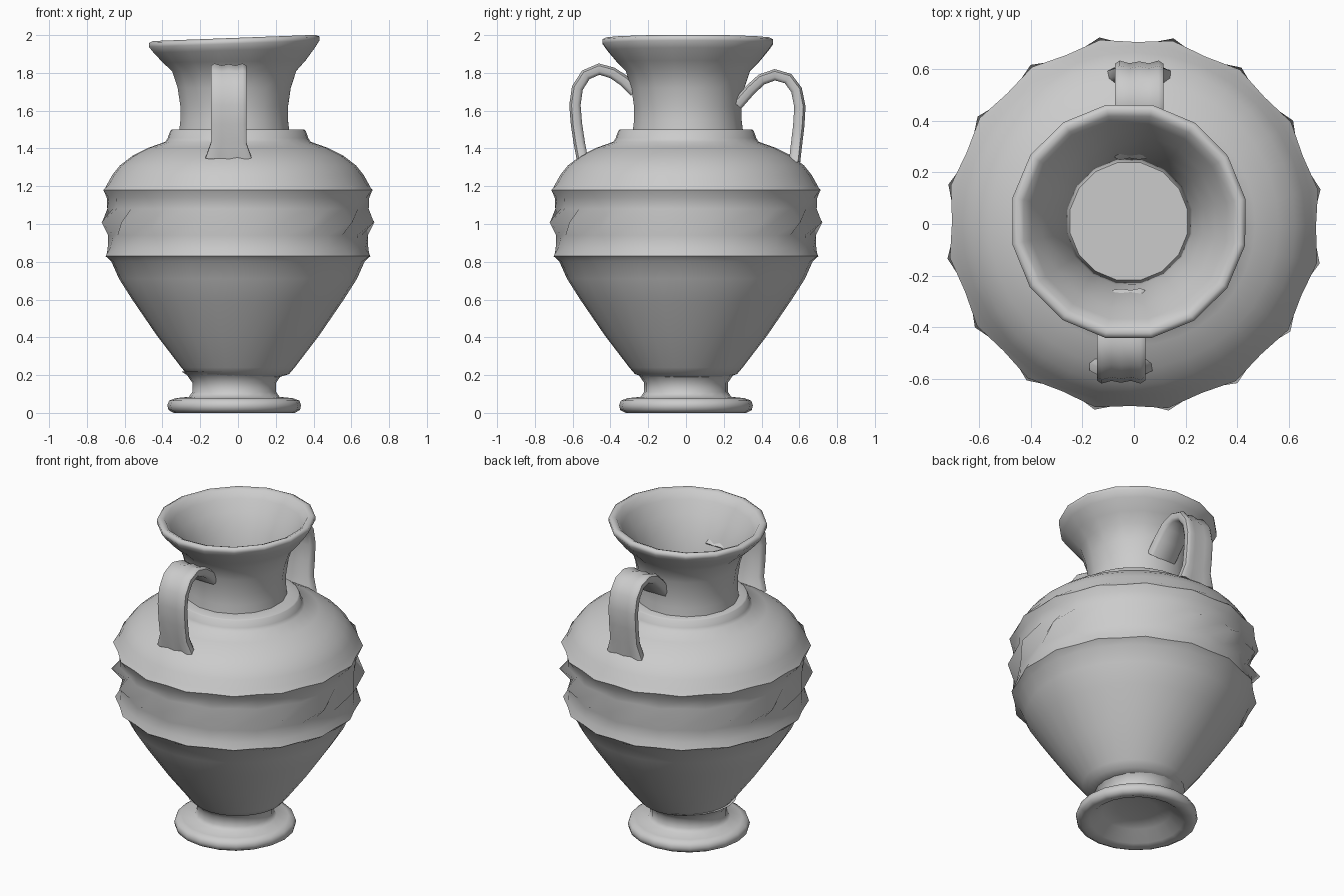
import bpy, bmesh, math
from mathutils import Vector

cube = bpy.data.objects.get("Cube")
if cube:
    bpy.data.objects.remove(cube, do_unlink=True)

clay = bpy.data.materials.new("grey clay")
clay.use_nodes = True
GREY = (0.6, 0.6, 0.6, 1)
clay.diffuse_color = GREY
bsdf = clay.node_tree.nodes["Principled BSDF"]
bsdf.inputs["Base Color"].default_value = GREY
bsdf.inputs["Roughness"].default_value = 0.8


def finish(name, bm, angle):
    """Turn the bmesh into a smooth-shaded object."""
    bmesh.ops.recalc_face_normals(bm, faces=bm.faces)
    mesh = bpy.data.meshes.new(name)
    bm.to_mesh(mesh)
    bm.free()
    mesh.materials.append(clay)
    obj = bpy.data.objects.new(name, mesh)
    bpy.context.collection.objects.link(obj)
    bpy.ops.object.select_all(action='DESELECT')
    obj.select_set(True)
    bpy.context.view_layer.objects.active = obj
    bpy.ops.object.shade_smooth_by_angle(angle=math.radians(angle))
    return obj


def skin(bm, rings):
    """Bridge rings of equal length with quads."""
    for a, b in zip(rings, rings[1:]):
        n = len(a)
        for i in range(n):
            j = (i + 1) % n
            bm.faces.new((a[i], a[j], b[j], b[i]))


def lathe(name, profile, sides, centre=(0, 0), turn=0, bumps=None, tilt=0, angle=50):
    """Spin (radius, z) pairs; bumps push every second column of a row out."""
    bm = bmesh.new()
    rings = []
    for r, z in profile:
        ring = []
        for i in range(sides):
            a = math.radians(turn) + math.tau * i / sides
            rad = r
            if bumps and z in bumps:
                rad += bumps[z][i % 2]
            x, y = rad * math.cos(a), rad * math.sin(a)
            lift = tilt * x * min(1, max(0, (z - 1.8) / 0.15))
            ring.append(bm.verts.new((x + centre[0], y + centre[1], z + lift)))
        rings.append(ring)
    skin(bm, rings)
    bm.faces.new(rings[0])
    bm.faces.new(rings[-1])
    return finish(name, bm, angle)


# Foot with a hollow underside
lathe("foot", [(0.12, 0.09), (0.2, 0.07), (0.27, 0.015), (0.32, 0), (0.348, 0.015),
               (0.354, 0.04), (0.345, 0.065), (0.31, 0.078), (0.24, 0.085),
               (0.222, 0.11), (0.222, 0.16), (0.25, 0.2), (0.28, 0.22)],
      20, centre=(-0.02, 0))

# Belly, studded band, shoulder and collar
studs = {0.83: (0.018, 0), 0.94: (-0.005, 0.012), 1.01: (0.06, -0.012),
         1.08: (-0.005, 0.012), 1.18: (0.02, 0)}
lathe("body", [(0.22, 0.19), (0.27, 0.205), (0.3, 0.24), (0.43, 0.41), (0.56, 0.6),
               (0.63, 0.71), (0.67, 0.8), (0.695, 0.83), (0.69, 0.87), (0.675, 0.94),
               (0.675, 1.01), (0.68, 1.08), (0.695, 1.14), (0.705, 1.18), (0.693, 1.21),
               (0.665, 1.26), (0.625, 1.31), (0.56, 1.36), (0.47, 1.405), (0.385, 1.435),
               (0.372, 1.455), (0.358, 1.495), (0.35, 1.5), (0.27, 1.5)],
      32, turn=10.5, bumps=studs, angle=60)

# Neck with flared lip, continuing into the hollow inside
lathe("neck", [(0.3, 1.47), (0.29, 1.55), (0.29, 1.62), (0.305, 1.72), (0.335, 1.81),
               (0.385, 1.86), (0.435, 1.92), (0.46, 1.955), (0.46, 1.975), (0.44, 1.985),
               (0.415, 1.975), (0.385, 1.93), (0.34, 1.86), (0.29, 1.76), (0.25, 1.62),
               (0.232, 1.5), (0.4, 1.36), (0.58, 1.2), (0.6, 0.95), (0.4, 0.45),
               (0.24, 0.26)],
      16, centre=(-0.02, 0.01), turn=11, tilt=0.038, angle=65)


def handle(name, side, x0, path, half=0.094):
    """Sweep a grooved strap along (outward, z) points."""
    section = [(-1, -0.4), (-0.85, -1), (0.85, -1), (1, -0.4), (1, 0.6), (0.8, 1),
               (0.4, 0.65), (0, 0.9), (-0.4, 0.65), (-0.8, 1), (-1, 0.6)]
    pts = [Vector(p) for p in path]
    bm = bmesh.new()
    rings = []
    for k, p in enumerate(pts):
        d = (pts[min(k + 1, len(pts) - 1)] - pts[max(k - 1, 0)]).normalized()
        out = Vector((d.y, -d.x))
        wide = half * (1.3 if k == 0 else 1)
        ring = []
        for u, v in section:
            q = p + out * v * 0.03
            ring.append(bm.verts.new((x0 + u * wide, side * q.x, q.y)))
        rings.append(ring)
    skin(bm, rings)
    bm.faces.new(rings[0])
    bm.faces.new(rings[-1])
    return finish(name, bm, 55)


# Strap handles, the front one a little taller
handle("front_handle", -1, -0.05,
       [(0.55, 1.35), (0.565, 1.43), (0.58, 1.53), (0.588, 1.63), (0.575, 1.72),
        (0.53, 1.79), (0.46, 1.82), (0.39, 1.80), (0.33, 1.76), (0.27, 1.70)])
handle("back_handle", 1, 0.02,
       [(0.575, 1.33), (0.585, 1.42), (0.597, 1.52), (0.603, 1.62), (0.585, 1.71),
        (0.54, 1.77), (0.47, 1.79), (0.40, 1.765), (0.34, 1.71), (0.27, 1.63)])
